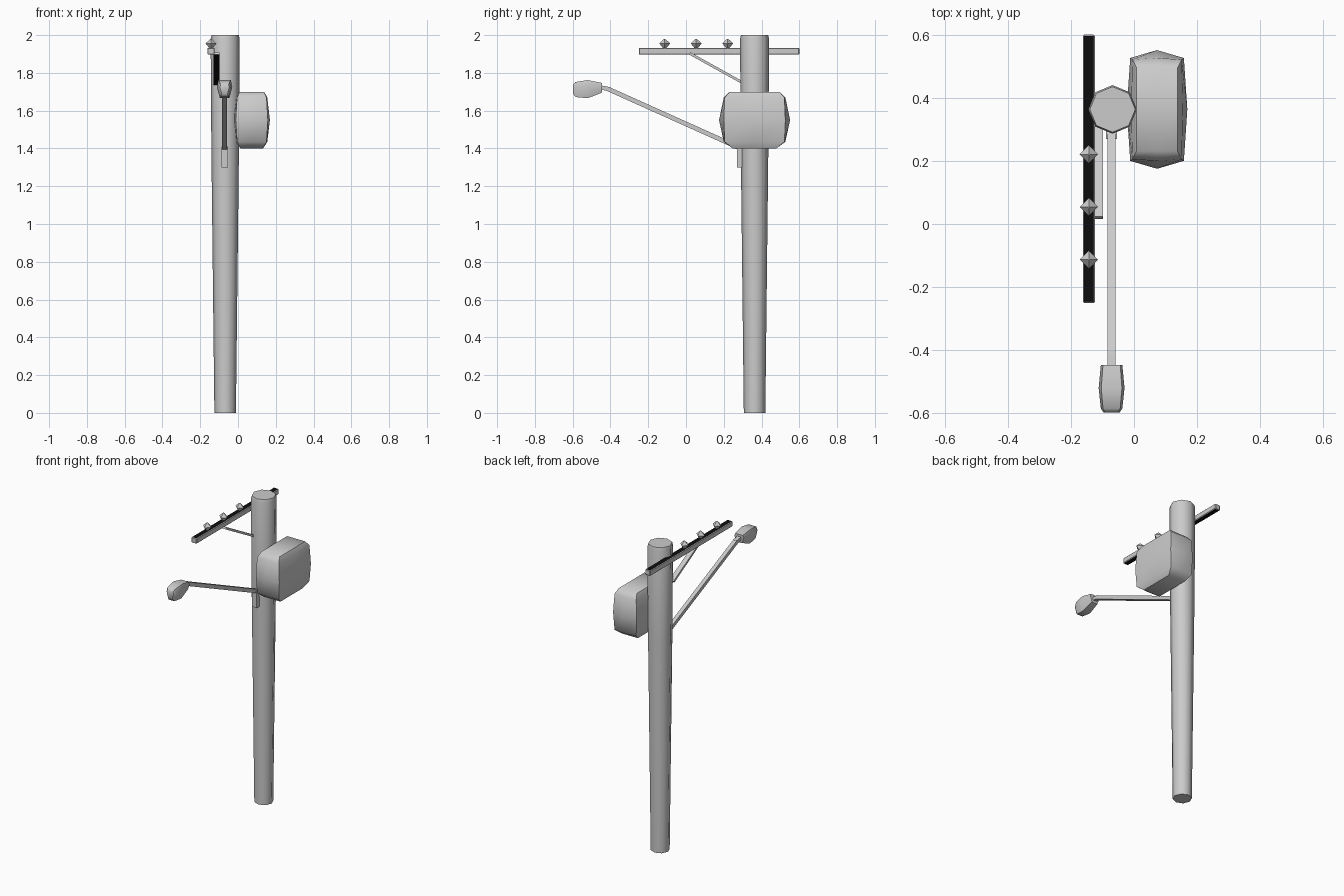
import bpy, bmesh, math
from mathutils import Vector

cube = bpy.data.objects.get("Cube")
if cube:
    bpy.data.objects.remove(cube, do_unlink=True)


def material(name, value):
    mat = bpy.data.materials.new(name)
    colour = (value, value, value, 1)
    mat.use_nodes = True
    mat.diffuse_color = colour
    mat.node_tree.nodes["Principled BSDF"].inputs["Base Color"].default_value = colour
    return mat


grey = material("grey", 0.6)
black = material("black", 0.004)


def finish(name, bm, angle=40, dark=None):
    """Turn a bmesh into a shaded object; dark(normal) picks the black faces."""
    bmesh.ops.recalc_face_normals(bm, faces=bm.faces)
    for face in bm.faces:
        face.material_index = int(bool(dark and dark(face.normal)))
    mesh = bpy.data.meshes.new(name)
    bm.to_mesh(mesh)
    bm.free()
    mesh.materials.append(grey)
    if dark:
        mesh.materials.append(black)
    obj = bpy.data.objects.new(name, mesh)
    bpy.context.collection.objects.link(obj)
    bpy.ops.object.select_all(action='DESELECT')
    obj.select_set(True)
    bpy.context.view_layer.objects.active = obj
    bpy.ops.object.shade_smooth_by_angle(angle=math.radians(angle))
    return obj


def loft(name, rings, angle=40):
    """Skin a list of equal-length point rings and cap both ends."""
    bm = bmesh.new()
    loops = [[bm.verts.new(p) for p in ring] for ring in rings]
    count = len(loops[0])
    for low, high in zip(loops, loops[1:]):
        for i in range(count):
            j = (i + 1) % count
            bm.faces.new((low[i], low[j], high[j], high[i]))
    bm.faces.new(loops[0])
    bm.faces.new(loops[-1])
    return finish(name, bm, angle)


def turned(name, x, y, profile, sides, angle=50):
    """Upright turned form from (radius, height) pairs."""
    steps = [math.tau * i / sides for i in range(sides)]
    return loft(name, [[(x + r * math.cos(a), y + r * math.sin(a), z) for a in steps]
                       for r, z in profile], angle)


def box(name, low, high, dark=None, bevel=0):
    low, high = Vector(low), Vector(high)
    bm = bmesh.new()
    bmesh.ops.create_cube(bm, size=1)
    for v in bm.verts:
        v.co = (low + high) / 2 + v.co * (high - low)
    if bevel:
        bmesh.ops.bevel(bm, geom=bm.edges[:], offset=bevel, segments=1, affect='EDGES')
    return finish(name, bm, 30, dark)


def beam(name, start, end, width, depth, dark=None):
    """Rectangular bar running between two points in a plane of constant x."""
    start, end = Vector(start), Vector(end)
    along = (end - start).normalized()
    side = Vector((1, 0, 0))
    up = side.cross(along)
    bm = bmesh.new()
    bmesh.ops.create_cube(bm, size=1)
    for v in bm.verts:
        c = v.co.copy()
        v.co = ((start + end) / 2 + side * c.x * width
                + along * c.y * (end - start).length + up * c.z * depth)
    return finish(name, bm, 30, dark)


POLE_X, POLE_Y = -0.068, 0.363

# Tapered pole with a slightly rounded top
turned("pole", POLE_X, POLE_Y,
       [(0.057, 0), (0.073, 1.4), (0.077, 1.98), (0.072, 2)], 8)


# Bulging transformer tank: eight-point rings with pushed-out middles
def tank_ring(z, half_x, half_y, bulge_x, bulge_y):
    cx, cy = 0.073, 0.363
    hx, hy, bx, by = half_x, half_y, half_x + bulge_x, half_y + bulge_y
    points = [(hx, hy), (0, by), (-hx, hy), (-bx, 0),
              (-hx, -hy), (0, -by), (hx, -hy), (bx, 0)]
    return [(cx + x, cy + y, z) for x, y in points]


loft("transformer_tank", [
    tank_ring(1.40, 0.06, 0.115, 0, 0),
    tank_ring(1.435, 0.078, 0.158, 0.004, 0.005),
    tank_ring(1.55, 0.085, 0.163, 0.011, 0.025),
    tank_ring(1.67, 0.078, 0.158, 0.004, 0.005),
    tank_ring(1.70, 0.065, 0.132, 0, 0)], 50)

# Crossarm with dark upper and lower faces, and its brace
box("crossarm", (-0.162, -0.25, 1.897), (-0.124, 0.6, 1.933),
    lambda n: abs(n.z) > 0.9, 0.004)
beam("crossarm_brace", (-0.115, 0.02, 1.903), (-0.115, 0.31, 1.742), 0.032, 0.014,
     lambda n: n.z < -0.5)

# Diamond insulators
for i in range(3):
    turned("insulator_%d" % (i + 1), -0.143, -0.113 + i * 0.167,
           [(0.008, 1.93), (0.029, 1.956), (0.003, 1.98)], 4, 30)

# Street lamp arm, bracket and neck
box("lamp_bracket", (-0.088, 0.27, 1.30), (-0.054, 0.30, 1.41))
beam("lamp_arm", (-0.071, 0.30, 1.395), (-0.071, -0.415, 1.716), 0.026, 0.024)
beam("lamp_neck", (-0.071, -0.405, 1.714), (-0.071, -0.46, 1.724), 0.026, 0.022)


# Lamp head: narrower at the bottom, swelling in the middle
def lamp_ring(y, bottom, top, half):
    middle = (bottom + top) / 2 + 0.012
    points = [(half * 0.62, bottom), (half, middle), (half * 0.8, top),
              (-half * 0.8, top), (-half, middle), (-half * 0.62, bottom)]
    return [(-0.071 + x, y, z) for x, z in points]


loft("lamp_head", [
    lamp_ring(-0.446, 1.695, 1.747, 0.034),
    lamp_ring(-0.52, 1.666, 1.762, 0.041),
    lamp_ring(-0.585, 1.672, 1.752, 0.034),
    lamp_ring(-0.598, 1.69, 1.738, 0.025)], 50)
